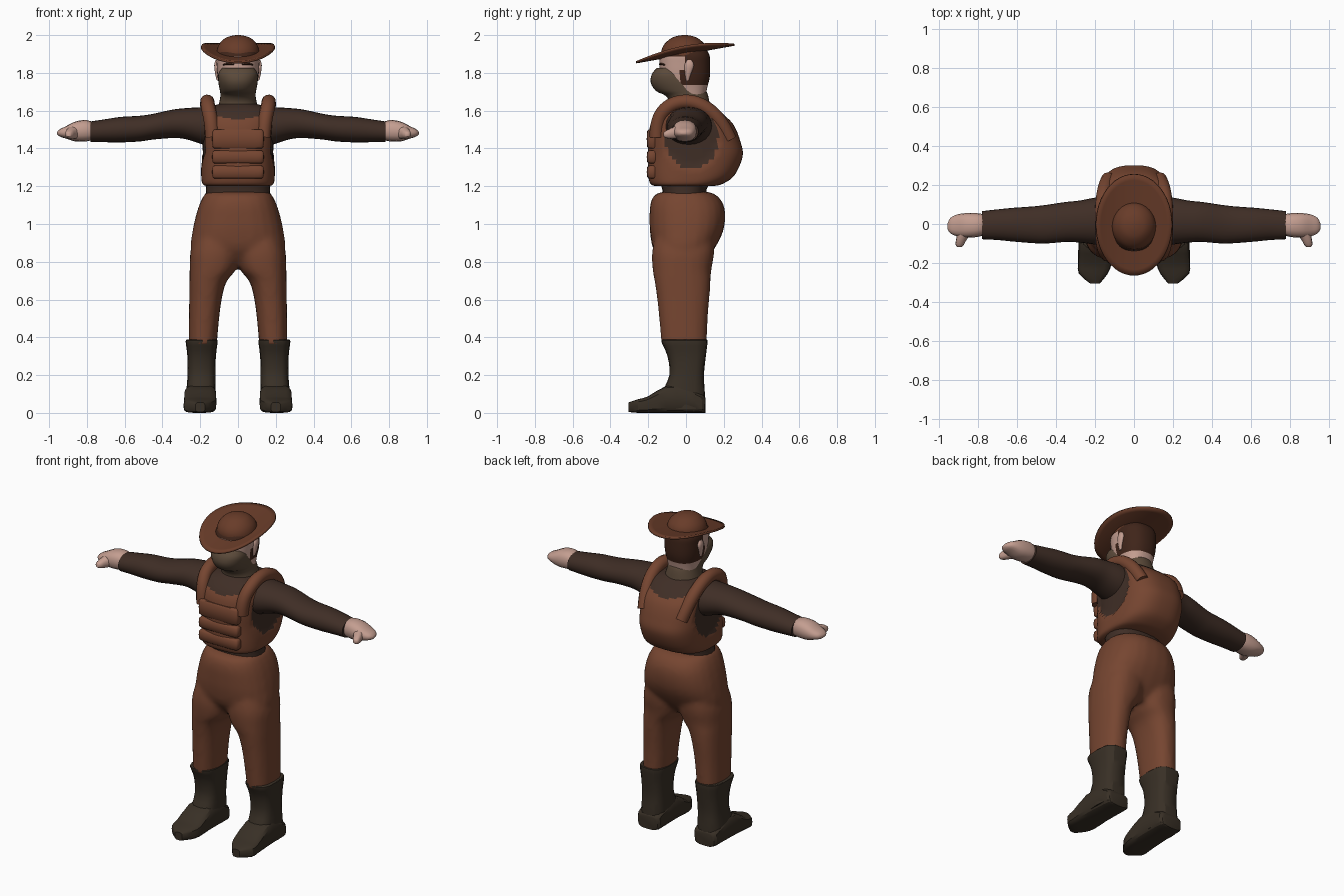
import bpy, bmesh
from math import sin, cos, pi, radians, copysign

if "Cube" in bpy.data.objects:
    bpy.data.objects.remove(bpy.data.objects["Cube"])


def material(name, rgb):
    m = bpy.data.materials.new(name)
    m.diffuse_color = (*rgb, 1)
    m.use_nodes = True
    m.node_tree.nodes["Principled BSDF"].inputs["Base Color"].default_value = m.diffuse_color
    return m


CLOTH = material("rust_cloth", (0.18, 0.06, 0.03))
HATM = material("hat_felt", (0.14, 0.045, 0.022))
SHIRT = material("dark_shirt", (0.05, 0.027, 0.019))
SKIN = material("skin", (0.55, 0.34, 0.28))
BOOT = material("boot_leather", (0.04, 0.029, 0.019))
MASK = material("mask_cloth", (0.105, 0.068, 0.042))
HAIR = material("hair", (0.05, 0.018, 0.01))

MAP = {'x': lambda t, a, b: (t, a, b), 'y': lambda t, a, b: (a, t, b), 'z': lambda t, a, b: (a, b, t)}


def resample(rings, sub):
    """Catmull-Rom interpolation between rings."""
    out = []
    for i in range(len(rings) - 1):
        p0, p1 = rings[max(i - 1, 0)], rings[i]
        p2, p3 = rings[i + 1], rings[min(i + 2, len(rings) - 1)]
        for k in range(sub):
            u = k / sub
            out.append([0.5 * (2 * b + (c - a) * u + (2 * a - 5 * b + 4 * c - d) * u * u
                               + (3 * b - a - 3 * c + d) * u ** 3)
                        for a, b, c, d in zip(p0, p1, p2, p3)])
    return out + [list(rings[-1])]


def finish(bm, name, mats, paint=None, mirror=False, angle=50):
    bmesh.ops.recalc_face_normals(bm, faces=bm.faces)
    if paint:
        for f in bm.faces:
            f.material_index = paint(f.calc_center_median())
    me = bpy.data.meshes.new(name)
    bm.to_mesh(me)
    bm.free()
    ob = bpy.data.objects.new(name, me)
    bpy.context.collection.objects.link(ob)
    for m in mats:
        me.materials.append(m)
    bpy.ops.object.select_all(action='DESELECT')
    ob.select_set(True)
    bpy.context.view_layer.objects.active = ob
    bpy.ops.object.shade_smooth_by_angle(angle=radians(angle))
    if mirror:
        ob.modifiers.new("mirror", 'MIRROR').use_mirror_merge = False
    return ob


def loft(name, axis, parts, mats, power=2.4, seg=24, sub=3, shape=None, **kw):
    """Each ring is (t, a0, a1, b0, b1): position on the axis and section bounds."""
    bm = bmesh.new()
    for rings in parts:
        loops = []
        for t, a0, a1, b0, b1 in resample(rings, sub):
            loop = []
            for j in range(seg):
                c, s = cos(2 * pi * j / seg), sin(2 * pi * j / seg)
                c, s = (copysign(abs(v) ** (2 / power), v) for v in (c, s))
                loop.append(bm.verts.new(MAP[axis](t, (a0 + a1 + (a1 - a0) * c) / 2,
                                                   (b0 + b1 + (b1 - b0) * s) / 2)))
            loops.append(loop)
        for l0, l1 in zip(loops, loops[1:]):
            for j in range(seg):
                k = (j + 1) % seg
                bm.faces.new((l0[j], l0[k], l1[k], l1[j]))
        bm.faces.new(loops[0])
        bm.faces.new(loops[-1])
    if shape:
        for v in bm.verts:
            shape(v.co)
    return finish(bm, name, mats, **kw)


def sym(rows):
    return [(z, -x, x, y0, y1) for z, x, y0, y1 in rows]


# Trousers: hips and two legs fused by remeshing
leg = [(.36, .112, .262, -.13, .11), (.5, .1, .26, -.142, .115), (.62, .083, .258, -.155, .125),
       (.7, .058, .257, -.167, .13), (.76, .01, .256, -.177, .135), (.85, -.01, .252, -.18, .15),
       (.95, .0, .22, -.16, .15)]
hips = sym([(.775, .2, -.1, .08), (.86, .25, -.17, .145), (.95, .243, -.19, .193), (1.03, .227, -.193, .208),
            (1.1, .206, -.19, .2), (1.15, .182, -.17, .165), (1.17, .165, -.13, .12)])
trousers = loft("trousers", 'z', [hips, leg, [(z, -b, -a, c, d) for z, a, b, c, d in leg]], [CLOTH])
rm = trousers.modifiers.new("fuse", 'REMESH')
rm.mode, rm.voxel_size, rm.use_smooth_shade = 'VOXEL', 0.014, True
sm = trousers.modifiers.new("soften", 'SMOOTH')
sm.iterations = 6

# Boots
loft("boot_shaft", 'z', [[(.02, .12, .28, -.1, .1), (.1, .118, .275, -.125, .1), (.2, .12, .267, -.088, .095),
                          (.3, .117, .268, -.098, .105), (.375, .108, .277, -.13, .114), (.388, .112, .272, -.125, .11)]],
     [BOOT], power=3, seg=16, mirror=True, angle=30)
loft("boot_foot", 'y', [[(.102, .14, .255, 0, .08), (.085, .118, .275, 0, .1), (0, .115, .28, 0, .14),
                         (-.1, .115, .285, 0, .145), (-.2, .115, .287, 0, .088), (-.255, .135, .283, 0, .072),
                         (-.305, .175, .225, .005, .055)]],
     [BOOT], power=4, seg=16, sub=2, mirror=True, angle=30)

# Shirt waist and sleeves
loft("shirt_waist", 'z', [sym([(1.12, .175, -.13, .115), (1.18, .17, -.125, .108), (1.26, .175, -.15, .15)])], [SHIRT])
loft("sleeve", 'x', [[(.12, -.11, .14, 1.4, 1.62), (.2, -.105, .135, 1.425, 1.618), (.28, -.095, .12, 1.45, 1.613),
                      (.35, -.092, .113, 1.455, 1.605), (.45, -.1, .098, 1.447, 1.583), (.52, -.098, .09, 1.437, 1.573),
                      (.62, -.09, .083, 1.432, 1.567), (.7, -.082, .075, 1.433, 1.555), (.78, -.078, .066, 1.434, 1.543)]],
     [SHIRT], power=2.1, mirror=True)

# Hands
loft("hand", 'x', [[(.75, -.05, .045, 1.45, 1.53), (.8, -.066, .055, 1.438, 1.55), (.86, -.07, .056, 1.437, 1.543),
                    (.91, -.062, .048, 1.452, 1.518), (.943, -.047, .03, 1.463, 1.502), (.957, -.025, .0, 1.475, 1.488)]],
     [SKIN], seg=16, mirror=True)
loft("thumb", 'y', [[(-.02, .81, .9, 1.45, 1.53), (-.075, .855, .912, 1.45, 1.51), (-.105, .872, .915, 1.455, 1.495),
                     (-.118, .885, .907, 1.463, 1.485)]], [SKIN], seg=12, mirror=True)


# Vest: padded body with shirt showing at armholes and neckline
def armhole(p):
    return abs(p.x) > .12 and ((p.y - .03) / .14) ** 2 + ((p.z - 1.45) / .155) ** 2 < 1


def inset(p):
    if armhole(p):
        p.x *= .94


def vest_paint(p):
    neck = p.z > 1.555 + 1.6 * p.x ** 2 and abs(p.x) < .15
    return 1 if armhole(p) or neck else 0


loft("vest", 'z', [sym([(1.2, .165, -.16, .14), (1.213, .188, -.188, .195), (1.26, .195, -.2, .258),
                        (1.36, .197, -.2, .3), (1.44, .2, -.2, .287), (1.52, .204, -.19, .255),
                        (1.57, .203, -.165, .21), (1.61, .18, -.125, .16), (1.635, .1, -.085, .12)])],
     [CLOTH, SHIRT], power=2.7, seg=64, sub=5, shape=inset, paint=vest_paint)

# Shoulder straps: arch of section bounds along y is swept as a bevelled curve
cu = bpy.data.curves.new("shoulder_strap", 'CURVE')
cu.dimensions, cu.bevel_depth, cu.bevel_resolution, cu.use_fill_caps = '3D', .038, 4, True
sp = cu.splines.new('NURBS')
path = [(.135, -.155, 1.46), (.14, -.155, 1.54), (.16, -.1, 1.625), (.163, 0, 1.655), (.163, .1, 1.625),
        (.15, .19, 1.54), (.13, .23, 1.45)]
sp.points.add(len(path) - 1)
for p, co in zip(sp.points, path):
    p.co = (*co, 1)
sp.use_endpoint_u, sp.order_u = True, 3
cu.materials.append(CLOTH)
strap = bpy.data.objects.new("shoulder_strap", cu)
bpy.context.collection.objects.link(strap)
strap.modifiers.new("mirror", 'MIRROR').use_mirror_merge = False

# Chest panels
for i, (z0, z1) in enumerate([(1.24, 1.31), (1.32, 1.39), (1.4, 1.5)]):
    loft(f"chest_panel_{i + 1}", 'z', [sym([(z0, .12, -.19, -.15), (z0 + .01, .135, -.206, -.15),
                                            (z1 - .01, .135, -.206, -.15), (z1, .12, -.19, -.15)])],
         [CLOTH], power=6, sub=2)


# Head with hair at the back, ears, brows and face mask
def head_paint(p):
    return 1 if p.y > -.02 and p.z > 1.74 or p.z > 1.89 else 0


loft("head", 'z', [sym([(1.66, .085, -.06, .1), (1.72, .096, -.11, .112), (1.78, .108, -.135, .126),
                        (1.85, .113, -.14, .128), (1.9, .112, -.133, .122), (1.95, .08, -.09, .09)])],
     [SKIN, HAIR], seg=40, sub=4, paint=head_paint)
loft("face_mask", 'z', [sym([(1.58, .115, -.09, .135), (1.64, .1, -.085, .125), (1.68, .093, -.11, .117),
                             (1.705, .096, -.16, .105), (1.75, .104, -.187, .06), (1.795, .104, -.18, .0),
                             (1.825, .085, -.155, -.03)])], [MASK], power=2.2, seg=32)
loft("ear", 'z', [[(1.76, .1, .112, .0, .015), (1.79, .1, .12, -.005, .025), (1.84, .1, .126, -.008, .042),
                   (1.868, .1, .118, .005, .03)]], [SKIN], seg=12, mirror=True)
loft("brow", 'x', [[(.02, -.143, -.125, 1.84, 1.85), (.05, -.14, -.115, 1.842, 1.854),
                    (.08, -.12, -.09, 1.838, 1.848)]], [HAIR], seg=8, mirror=True)

# Hat: oval brim tilted up to the back with curled sides
bm = bmesh.new()
prev = None
for r in (.3, .45, .6, .75, .88, 1):
    loop = []
    for j in range(48):
        x, y = .195 * r * cos(pi * j / 24), .26 * r * sin(pi * j / 24)
        loop.append(bm.verts.new((x, y - .004, 1.903 + .18 * y + .036 * (abs(x) / .195) ** 2.2)))
    if prev:
        for j in range(48):
            k = (j + 1) % 48
            bm.faces.new((prev[j], prev[k], loop[k], loop[j]))
    prev = loop
brim = finish(bm, "hat_brim", [HATM])
so = brim.modifiers.new("thickness", 'SOLIDIFY')
so.thickness, so.offset = .012, 0
loft("hat_crown", 'z', [sym([(1.88, .114, -.13, .108), (1.92, .112, -.13, .11), (1.955, .098, -.112, .096),
                             (1.985, .066, -.076, .06), (1.997, .03, -.04, .025), (2.0, .006, -.015, .003)])],
     [HATM], power=2, seg=32)
